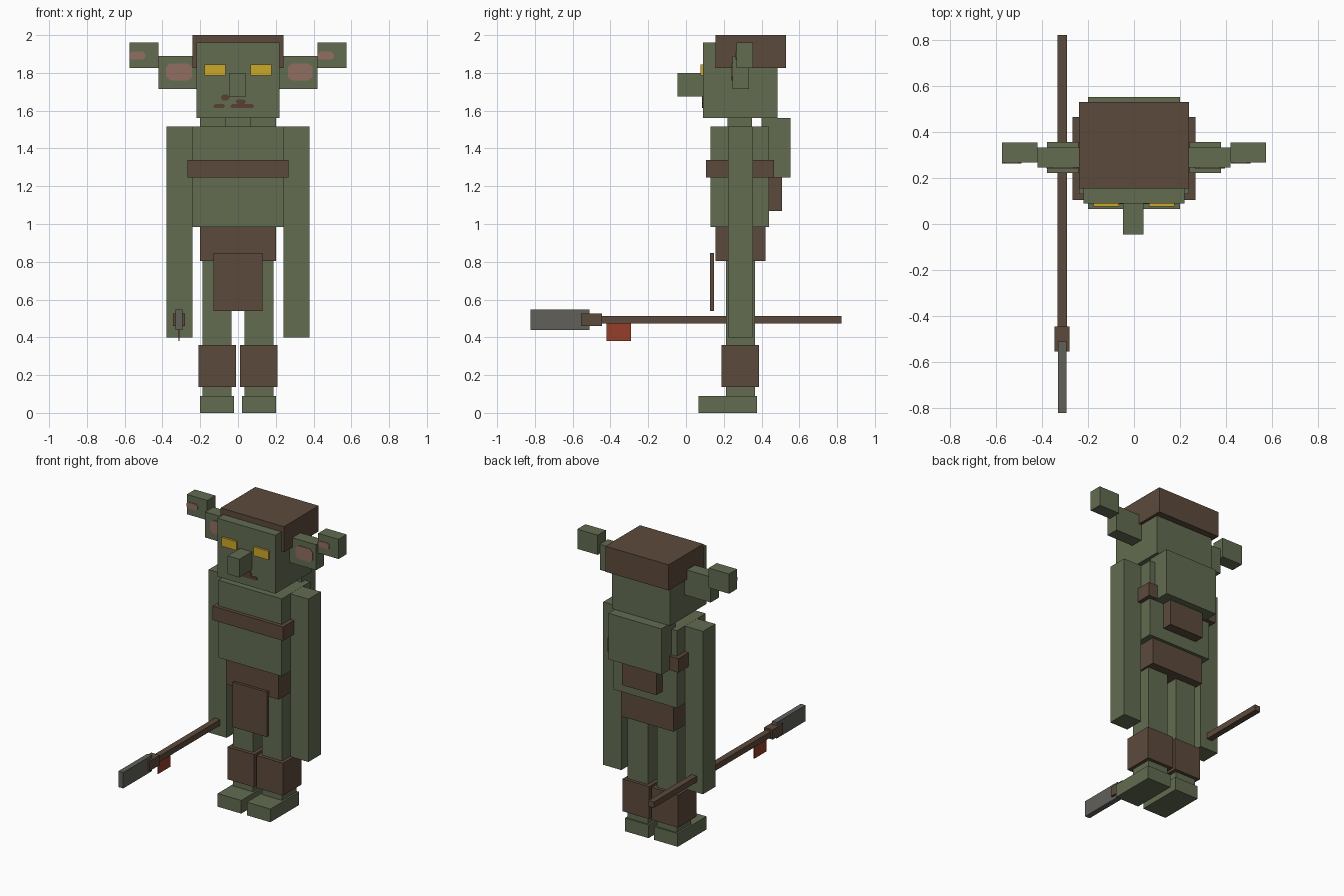
import bpy
import bmesh

cube = bpy.data.objects.get("Cube")
if cube:
    bpy.data.objects.remove(cube, do_unlink=True)


def make_material(name, rgb):
    """Flat material from 0-255 sRGB values."""
    lin = [((c / 255 + 0.055) / 1.055) ** 2.4 for c in rgb] + [1.0]
    mat = bpy.data.materials.new(name)
    mat.use_nodes = True
    mat.diffuse_color = lin
    bsdf = mat.node_tree.nodes["Principled BSDF"]
    bsdf.inputs["Base Color"].default_value = lin
    bsdf.inputs["Roughness"].default_value = 0.9
    return mat


SKIN = make_material("green skin", (98, 108, 81))
LEATHER = make_material("brown leather", (92, 74, 60))
YELLOW = make_material("yellow eye", (206, 168, 42))
PINK = make_material("pink inner ear", (146, 110, 97))
MOUTH = make_material("dark mouth", (88, 64, 50))
METAL = make_material("grey metal", (97, 96, 90))
RED = make_material("red cloth", (150, 62, 42))


def finish(name, bm, mat):
    bmesh.ops.recalc_face_normals(bm, faces=bm.faces)
    mesh = bpy.data.meshes.new(name)
    bm.to_mesh(mesh)
    bm.free()
    mesh.materials.append(mat)
    obj = bpy.data.objects.new(name, mesh)
    bpy.context.collection.objects.link(obj)
    return obj


def box(name, x, y, z, mat):
    """Box spanning the given (min, max) ranges."""
    bm = bmesh.new()
    bmesh.ops.create_cube(bm, size=1)
    for v in bm.verts:
        v.co = [r[0] if c < 0 else r[1] for c, r in zip(v.co, (x, y, z))]
    return finish(name, bm, mat)


def pair(name, x, y, z, mat):
    """Box on the left (+x) and its mirror on the right."""
    box("left_" + name, x, y, z, mat)
    box("right_" + name, (-x[1], -x[0]), y, z, mat)


def plate(name, x, z, y, cut, mat):
    """Thin front-facing plate with clipped corners."""
    (x0, x1), (z0, z1) = x, z
    pts = [(x0 + cut, z0), (x1 - cut, z0), (x1, z0 + cut), (x1, z1 - cut),
           (x1 - cut, z1), (x0 + cut, z1), (x0, z1 - cut), (x0, z0 + cut)]
    bm = bmesh.new()
    face = bm.faces.new([bm.verts.new((px, y, pz)) for px, pz in pts])
    ext = bmesh.ops.extrude_face_region(bm, geom=[face])
    moved = [g for g in ext["geom"] if isinstance(g, bmesh.types.BMVert)]
    bmesh.ops.translate(bm, verts=moved, vec=(0, -0.004, 0))
    return finish(name, bm, mat)


# Head, cap and face
box("head", (-0.22, 0.22), (0.09, 0.485), (1.56, 1.96), SKIN)
box("cap", (-0.24, 0.24), (0.155, 0.53), (1.825, 2.0), LEATHER)
box("nose", (-0.047, 0.042), (-0.045, 0.09), (1.675, 1.80), SKIN)
box("neck", (-0.067, 0.067), (0.22, 0.35), (1.51, 1.56), SKIN)
pair("eye", (0.065, 0.177), (0.076, 0.09), (1.785, 1.845), YELLOW)
plate("mouth_left", (-0.04, 0.085), (1.613, 1.635), 0.09, 0.008, MOUTH)
plate("mouth_middle", (-0.01, 0.04), (1.635, 1.66), 0.09, 0.008, MOUTH)
plate("mouth_right", (-0.13, -0.07), (1.613, 1.635), 0.09, 0.008, MOUTH)
plate("mouth_corner", (-0.09, -0.045), (1.655, 1.685), 0.09, 0.01, MOUTH)

# Stepped ears with pink insides
pair("ear_base", (0.22, 0.42), (0.245, 0.333), (1.715, 1.89), SKIN)
pair("ear_tip", (0.42, 0.575), (0.267, 0.355), (1.825, 1.96), SKIN)
plate("left_ear_inside", (0.265, 0.395), (1.76, 1.85), 0.245, 0.02, PINK)
plate("right_ear_inside", (-0.38, -0.243), (1.76, 1.85), 0.245, 0.02, PINK)
plate("left_ear_tip_inside", (0.422, 0.507), (1.87, 1.912), 0.267, 0.012, PINK)
plate("right_ear_tip_inside", (-0.575, -0.49), (1.87, 1.912), 0.267, 0.012, PINK)

# Torso, hunched back and arms
box("torso", (-0.24, 0.24), (0.13, 0.44), (0.985, 1.515), SKIN)
box("hump", (-0.2, 0.2), (0.40, 0.553), (1.245, 1.56), SKIN)
pair("arm", (0.241, 0.378), (0.222, 0.356), (0.40, 1.515), SKIN)

# Leather gear
box("chest_strap", (-0.268, 0.268), (0.105, 0.465), (1.245, 1.34), LEATHER)
box("back_pouch", (-0.13, 0.13), (0.43, 0.507), (1.07, 1.245), LEATHER)
box("hip_wrap", (-0.2, 0.2), (0.155, 0.42), (0.805, 0.985), LEATHER)
box("loincloth", (-0.13, 0.13), (0.128, 0.147), (0.54, 0.847), LEATHER)

# Legs
pair("leg", (0.034, 0.187), (0.211, 0.364), (0.09, 0.805), SKIN)
pair("shin_guard", (0.01, 0.21), (0.187, 0.386), (0.138, 0.36), LEATHER)
pair("foot", (0.021, 0.2), (0.065, 0.375), (0.0, 0.09), SKIN)

# Spear held in the right hand
box("spear_shaft", (-0.332, -0.291), (-0.45, 0.822), (0.472, 0.512), LEATHER)
box("spear_collar", (-0.345, -0.28), (-0.555, -0.445), (0.459, 0.526), LEATHER)
box("spear_blade", (-0.33, -0.294), (-0.822, -0.511), (0.438, 0.547), METAL)
box("spear_rag", (-0.315, -0.309), (-0.422, -0.29), (0.38, 0.474), RED)
